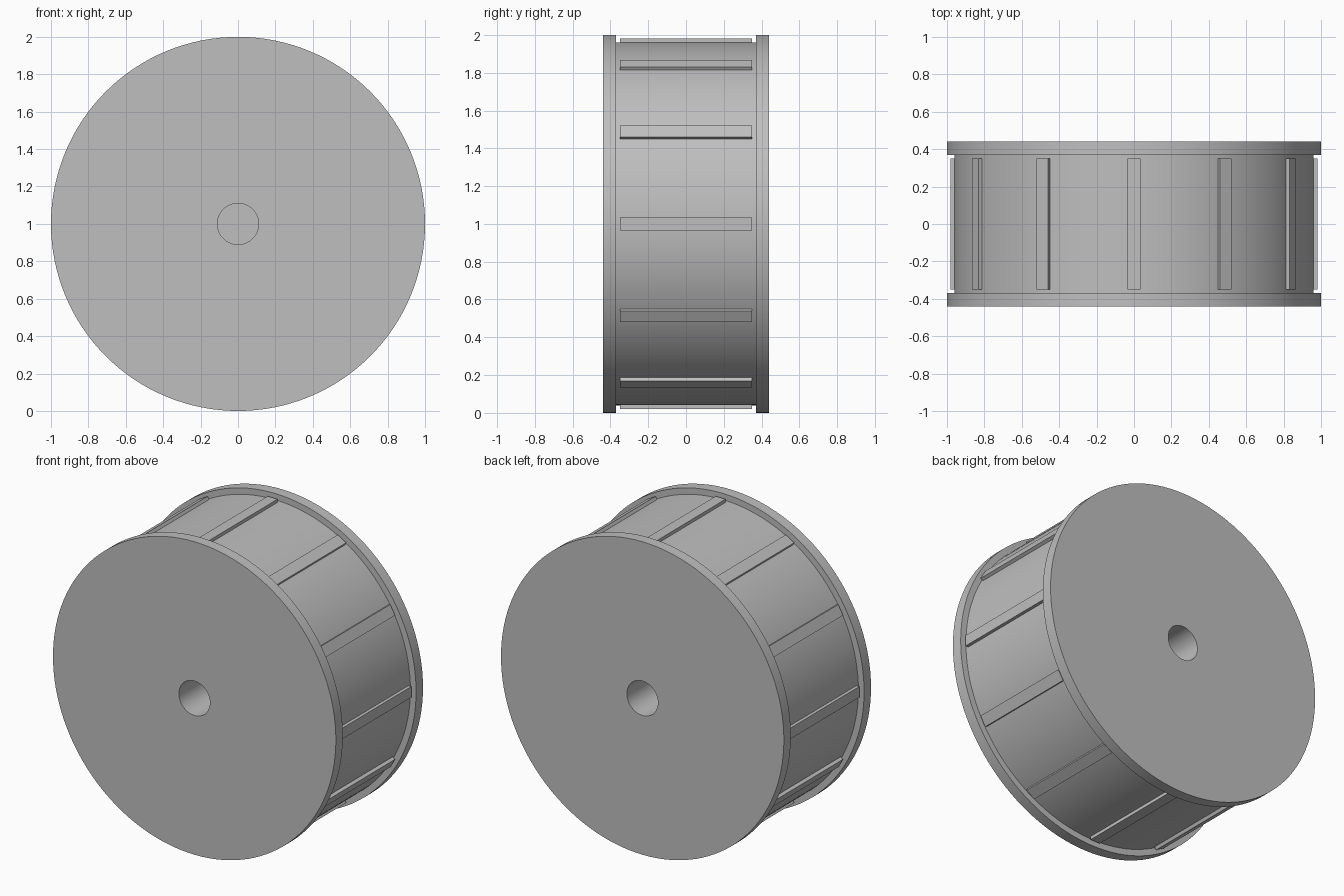
import bpy, bmesh
from math import pi, radians
from mathutils import Matrix, Vector

cube = bpy.data.objects.get("Cube")
if cube:
    bpy.data.objects.remove(cube, do_unlink=True)

CENTRE = Matrix.Translation((0, 0, 1))
RIM, DRUM, BORE = 1.0, 0.96, 0.11
HALF, FLANGE_IN, BORE_FLOOR = 0.44, 0.37, 0.06

grey = bpy.data.materials.new("plain grey")
grey.use_nodes = True
colour = (0.52, 0.52, 0.52, 1)
grey.diffuse_color = colour
grey.node_tree.nodes["Principled BSDF"].inputs["Base Color"].default_value = colour


def add_object(name, bm):
    bmesh.ops.recalc_face_normals(bm, faces=bm.faces)
    mesh = bpy.data.meshes.new(name)
    bm.to_mesh(mesh)
    bm.free()
    mesh.materials.append(grey)
    obj = bpy.data.objects.new(name, mesh)
    bpy.context.collection.objects.link(obj)
    return obj


# Spool body: drum, two flanges and a blind bore in each end, turned about y
half = [(0, BORE_FLOOR), (BORE, BORE_FLOOR), (BORE, HALF),
        (RIM, HALF), (RIM, FLANGE_IN), (DRUM, FLANGE_IN)]
profile = half + [(r, -y) for r, y in reversed(half)]
bm = bmesh.new()
verts = [bm.verts.new((r, y, 0)) for r, y in profile]
edges = [bm.edges.new(pair) for pair in zip(verts, verts[1:])]
bmesh.ops.spin(bm, geom=verts + edges, cent=(0, 0, 0), axis=(0, 1, 0),
               angle=2 * pi, steps=128, use_duplicate=False)
bmesh.ops.remove_doubles(bm, verts=bm.verts, dist=0.0005)
bm.transform(CENTRE)
spool = add_object("spool", bm)
bpy.ops.object.select_all(action="DESELECT")
spool.select_set(True)
bpy.context.view_layer.objects.active = spool
bpy.ops.object.shade_smooth_by_angle(angle=radians(30))

# Twelve flat grip ribs around the drum
for i in range(12):
    bm = bmesh.new()
    bmesh.ops.create_cube(bm, size=1)
    bm.transform(CENTRE @ Matrix.Rotation(i * pi / 6, 4, "Y")
                 @ Matrix.Translation((0, 0, DRUM + 0.005))
                 @ Matrix.Diagonal(Vector((0.07, 0.70, 0.03, 1))))
    add_object(f"grip_rib_{i + 1}", bm)
